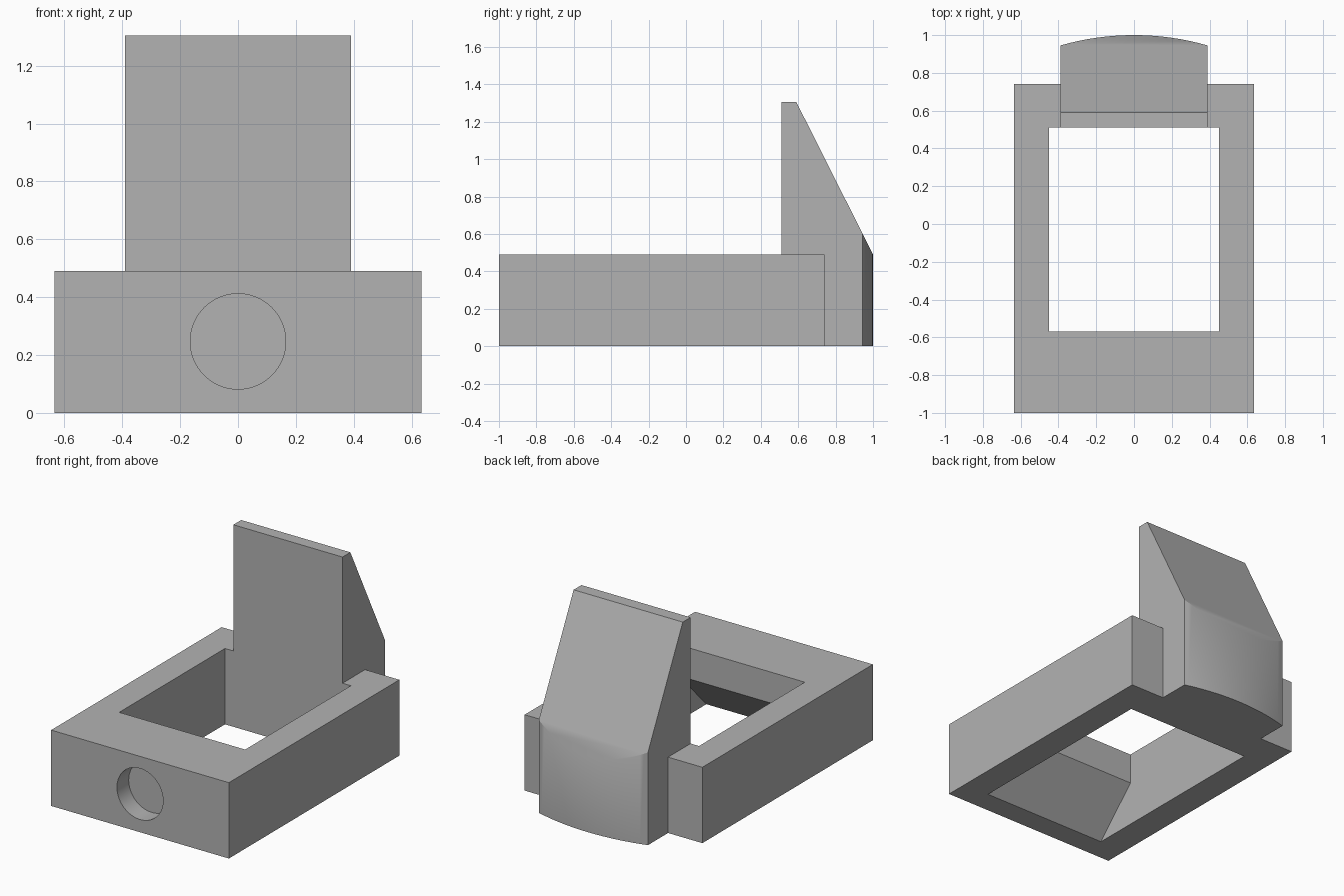
import bpy, bmesh, math
from mathutils import Vector

scene = bpy.context.scene
if "Cube" in bpy.data.objects:
    bpy.data.objects.remove(bpy.data.objects["Cube"])

grey = bpy.data.materials.new("mid_grey")
grey.use_nodes = True
colour = (0.45, 0.45, 0.45, 1)
grey.diffuse_color = colour
grey.node_tree.nodes["Principled BSDF"].inputs["Base Color"].default_value = colour


def prism(name, points, direction, cut=None):
    """Extrude a closed outline along a direction; optionally slice off one side."""
    bm = bmesh.new()
    face = bm.faces.new([bm.verts.new(p) for p in points])
    grown = bmesh.ops.extrude_face_region(bm, geom=[face], use_keep_orig=True)
    verts = [g for g in grown["geom"] if isinstance(g, bmesh.types.BMVert)]
    bmesh.ops.translate(bm, verts=verts, vec=direction)
    if cut:
        geom = bm.verts[:] + bm.edges[:] + bm.faces[:]
        res = bmesh.ops.bisect_plane(bm, geom=geom, plane_co=cut[0],
                                     plane_no=cut[1], clear_outer=True)
        edges = [g for g in res["geom_cut"] if isinstance(g, bmesh.types.BMEdge)]
        bmesh.ops.contextual_create(bm, geom=edges)
    bmesh.ops.recalc_face_normals(bm, faces=bm.faces)
    mesh = bpy.data.meshes.new(name)
    bm.to_mesh(mesh)
    bm.free()
    mesh.materials.append(grey)
    obj = bpy.data.objects.new(name, mesh)
    scene.collection.objects.link(obj)
    return obj


def combine(target, other, operation):
    mod = target.modifiers.new(operation.lower(), "BOOLEAN")
    mod.operation, mod.solver, mod.object = operation, "EXACT", other
    bpy.context.view_layer.objects.active = target
    bpy.ops.object.modifier_apply(modifier=mod.name)
    bpy.data.objects.remove(other)


# Base block
W, H = 0.635, 0.49
frame = prism("sight_frame", [(-W, -1, 0), (W, -1, 0), (W, 0.74, 0), (-W, 0.74, 0)],
              (0, 0, H))

# Upright with bowed back and sloping top
half, bow, top = 0.39, 0.055, 1.305
radius = (half ** 2 + bow ** 2) / (2 * bow)
sweep = math.asin(half / radius)
steps = 32
outline = [(-half, 0.4, 0), (half, 0.4, 0)]
for i in range(steps + 1):
    a = sweep * (1 - 2 * i / steps)
    outline.append((radius * math.sin(a), 1 - radius + radius * math.cos(a), 0))
slope = Vector((0, top - H, 0.41))
upright = prism("upright", outline, (0, 0, top), ((0, 1, H), slope.normalized()))
combine(frame, upright, "UNION")

# Opening, with the front wall undercut below
side = 0.45
profile = [(-0.57, 2), (-0.57, 0.29), (-0.947, -0.1), (0.51, -0.1), (0.51, 2)]
opening = prism("opening_cutter", [(-side, y, z) for y, z in profile], (2 * side, 0, 0))
combine(frame, opening, "DIFFERENCE")

# Blind round hole in the front
ring = [2 * math.pi * i / 64 for i in range(64)]
hole = prism("hole_cutter", [(0.165 * math.cos(a), -1.1, 0.247 + 0.165 * math.sin(a))
                             for a in ring], (0, 0.22, 0))
combine(frame, hole, "DIFFERENCE")

frame.name = "frame_with_upright"
bpy.ops.object.select_all(action="DESELECT")
frame.select_set(True)
bpy.context.view_layer.objects.active = frame
bpy.ops.object.shade_smooth_by_angle(angle=math.radians(30))
